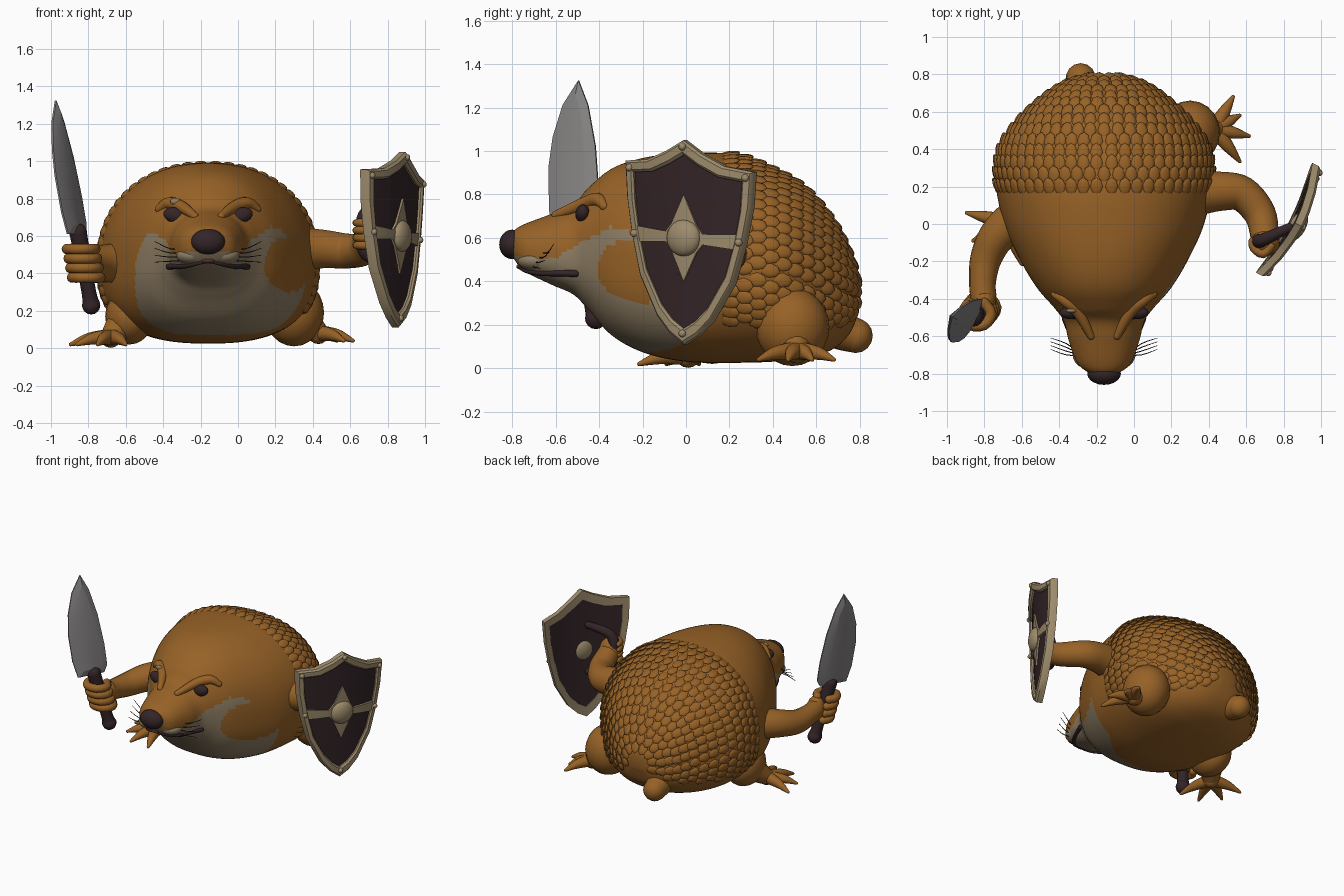
import bpy, bmesh, math
from mathutils import Vector as V, Matrix
from mathutils.bvhtree import BVHTree

if "Cube" in bpy.data.objects:
    bpy.data.objects.remove(bpy.data.objects["Cube"])


def mat(name, r, g, b):
    m = bpy.data.materials.new(name)
    m.diffuse_color = (r, g, b, 1)
    m.use_nodes = True
    m.node_tree.nodes["Principled BSDF"].inputs["Base Color"].default_value = m.diffuse_color
    return m


BROWN = mat("brown fur", .31, .122, .02)
CREAM = mat("cream fur", .27, .205, .125)
DARK = mat("dark leather", .034, .018, .021)
STEEL = mat("steel", .235, .222, .222)
BONE = mat("bone trim", .34, .26, .15)
RED = mat("mouth red", .10, .03, .018)


def make(name, bm, *mats, angle=50):
    bmesh.ops.recalc_face_normals(bm, faces=bm.faces)
    me = bpy.data.meshes.new(name)
    bm.to_mesh(me)
    bm.free()
    ob = bpy.data.objects.new(name, me)
    bpy.context.collection.objects.link(ob)
    for m in mats:
        me.materials.append(m)
    bpy.ops.object.select_all(action='DESELECT')
    ob.select_set(True)
    bpy.context.view_layer.objects.active = ob
    bpy.ops.object.shade_smooth_by_angle(angle=math.radians(angle))
    return ob


def spline(pts, t):
    """Catmull-Rom point at t in 0..len-1, any tuple size."""
    i = min(int(t), len(pts) - 2)
    f = t - i
    p = [pts[max(0, min(len(pts) - 1, i + k))] for k in (-1, 0, 1, 2)]
    return [.5 * (2*b + (c-a)*f + (2*a-5*b+4*c-d)*f*f + (3*b-a-3*c+d)*f**3)
            for a, b, c, d in zip(*p)]


def bridge(bm, r0, r1):
    n = len(r0)
    for j in range(n):
        bm.faces.new((r0[j], r0[(j+1) % n], r1[(j+1) % n], r1[j]))


def ball(bm, c, r, rot=None, u=20, v=12):
    m = Matrix.Translation(c) @ (rot or Matrix()) @ Matrix.Diagonal((*r, 1))
    bmesh.ops.create_uvsphere(bm, u_segments=u, v_segments=v, radius=1, matrix=m)


def tube(bm, pts, sub=5, n=14):
    """Round-ended tube through (x, y, z, radius) points."""
    s = [spline(pts, k / sub) for k in range((len(pts) - 1) * sub + 1)]
    prev = None
    for k, p in enumerate(s):
        d = V(s[min(k+1, len(s)-1)][:3]) - V(s[max(k-1, 0)][:3])
        q = d.to_track_quat('Z', 'Y')
        if prev:  # carry the frame along without twist
            q = prev[1].rotation_difference(d).to_matrix() @ prev[2]
        else:
            q = q.to_matrix()
        ring = [bm.verts.new(V(p[:3]) + q @ V((math.cos(a), math.sin(a), 0)) * p[3])
                for a in (math.tau * j / n for j in range(n))]
        if prev:
            bridge(bm, prev[0], ring)
        prev = (ring, d, q)
    for p in (s[0], s[-1]):
        ball(bm, p[:3], [p[3]] * 3, u=n, v=8)


# ---- body: lofted sections (y, half width, bottom z, top z)
XC = -.16
SEC = [(-.81, .03, .55, .60), (-.79, .09, .50, .635), (-.74, .145, .445, .665),
       (-.62, .19, .385, .71), (-.52, .215, .34, .75), (-.45, .265, .27, .83),
       (-.34, .36, .15, .92), (-.19, .45, .07, .97), (0, .535, .03, .99),
       (.22, .58, .025, .985), (.40, .565, .03, .92), (.55, .47, .045, .83),
       (.68, .33, .09, .68), (.76, .20, .17, .52), (.80, .06, .28, .38)]


def skin(t, a):
    y, w, lo, hi = spline(SEC, t)
    zc = lo + (hi - lo) * .45
    c, s = math.cos(a), math.sin(a)
    e = .92 if s > 0 else .78
    return V((XC + math.copysign(w * abs(c)**e, c), y,
              zc + math.copysign(abs(s)**e, s) * ((hi - zc) if s > 0 else (zc - lo))))


bm = bmesh.new()
rings = [[bm.verts.new(skin(k / 9, math.tau * (j + .5) / 112)) for j in range(112)]
         for k in range((len(SEC) - 1) * 9 + 1)]
for r0, r1 in zip(rings, rings[1:]):
    bridge(bm, r0, r1)
bm.faces.new(rings[0])
bm.faces.new(rings[-1])
LIM = [(-.85, .52), (-.6, .505), (-.5, .57), (-.38, .63), (-.3, .70), (9, .7)]


def is_cream(p):
    dx = p.x - XC
    for (y0, z0), (y1, z1) in zip(LIM, LIM[1:]):
        if y0 <= p.y < y1:
            lim = z0 + (z1 - z0) * (p.y - y0) / (y1 - y0)
    bib = (abs(dx) / (.39 if dx < 0 else .52))**3 + (abs(p.z - .375) / .305)**3 < 1
    patch = ((p.x - .27) / .13)**2 + ((p.z - .45) / .15)**2 < 1
    return p.y < -.03 and p.z < lim and bib and not patch


for f in bm.faces:
    f.material_index = int(is_cream(f.calc_center_median()))
bm.normal_update()
bvh = BVHTree.FromBMesh(bm)
make("body", bm, BROWN, CREAM)

# ---- overlapping back scales
bm = bmesh.new()
t, row = 8.9, 0
while t < 13.6:
    y, w, lo, hi = spline(SEC, t)
    n = max(5, int(math.pi * (w + (hi - lo) / 2) / .088))
    for j in range(n):
        a = math.radians(-28 + 236 * (j + .5 * (row % 2)) / n)
        p = skin(t, a)
        back = (skin(t + .05, a) - p).normalized()
        side = (skin(t, a + .02) - p).normalized()
        nor = side.cross(back).normalized()
        if nor.dot(p - V((XC, .1, .4))) < 0:
            nor = -nor
        back = (back + nor * .28).normalized()
        side = back.cross(nor).normalized()
        up = side.cross(back)
        ball(bm, p, (.034, .05, .012), Matrix((side, back, up)).transposed().to_4x4(), 8, 6)
    step = (skin(t + .1, math.pi / 2) - skin(t, math.pi / 2)).length
    t += .1 * .066 / step
    row += 1
make("back_scales", bm, BROWN)

# ---- tail stub
bm = bmesh.new()
tube(bm, [(-.25, .62, .22, .10), (-.28, .71, .175, .09), (-.285, .78, .15, .08)])
make("tail", bm, BROWN)

# ---- feet with spread toes
FEET = {"left": ((-.58, .12, .17), (.13, .17, .15), (-.68, .01, .06),
                 [(-.895, .06), (-.86, -.09), (-.75, -.205), (-.60, -.215)]),
        "right": ((.30, .49, .19), (.16, .17, .18), (.43, .51, .08),
                  [(.53, .68), (.565, .58), (.615, .47), (.565, .335)])}
for side, (th, tr, hub, toes) in FEET.items():
    bm = bmesh.new()
    ball(bm, th, tr)
    tube(bm, [(*th, .11), (*hub, .058)])
    for x, y in toes:
        mx, my = hub[0] * .45 + x * .55, hub[1] * .45 + y * .55
        z = hub[2] - .045
        tube(bm, [(*hub, .045), (mx, my, z + .035, .032), (x, y, z + .005, .010)])
    make(side + "_leg", bm, BROWN)

# ---- arms
bm = bmesh.new()
tube(bm, [(-.58, .06, .46, .12), (-.72, -.05, .45, .10), (-.79, -.18, .43, .085),
          (-.81, -.31, .44, .072), (-.805, -.39, .45, .07)])
ball(bm, (-.80, -.41, .45), (.065, .06, .09))
make("left_arm", bm, BROWN)
bm = bmesh.new()
tube(bm, [(.32, .16, .53, .12), (.46, .175, .53, .105), (.58, .16, .52, .095),
          (.675, .05, .53, .085), (.70, -.08, .59, .075)])
ball(bm, (.70, -.10, .61), (.08, .07, .085))
for k in range(4):
    z = .55 + .04 * k
    tube(bm, [(.73, -.12, z, .025), (.69, -.16, z, .024), (.64, -.13, z, .022), (.63, -.09, z, .018)], 3, 8)
make("right_arm", bm, BROWN)

# ---- knife: handle, fingers, blade
H0, H1 = V((-.785, -.415, .23)), V((-.855, -.50, .62))
bm = bmesh.new()
tube(bm, [(*H0, .05), (*H0.lerp(H1, .15), .04), (*H0.lerp(H1, .6), .042), (*H1, .048)])
make("knife_handle", bm, DARK)
bm = bmesh.new()
for k in range(4):
    c = H0.lerp(H1, .38 + .13 * k)
    tube(bm, [(c.x + .075 * math.cos(a), c.y + .068 * math.sin(a), c.z, .029)
              for a in (math.radians(d) for d in (60, 0, -60, -120, -180, -225))], 3, 10)
make("knife_fingers", bm, BROWN)
bm = bmesh.new()
C, U, A = V((-.86, -.51, .61)), V((.46, .888, 0)), V((-.165, .01, .986))
N = U.cross(A).normalized()
PROF = [(-.11, 0), (-.135, .12), (-.14, .32), (-.12, .46), (-.07, .61), (.01, .725),
        (.06, .61), (.10, .42), (.12, .2), (.12, .05), (.09, 0)]
loops = [[bm.verts.new(C + U * (u * s) + A * (.3 + (v - .3) * s2) + N * w) for u, v in PROF]
         for s, s2, w in ((.55, .85, .022), (1, 1, .005), (1, 1, -.005), (.55, .85, -.022))]
for r0, r1 in zip(loops, loops[1:]):
    bridge(bm, r0, r1)
bm.faces.new(loops[0])
bm.faces.new(loops[-1])
make("knife_blade", bm, STEEL, angle=20)

# ---- shield: curved plane with u across, v up, w outward
SN, SU = V((.89, -.456, 0)), V((.456, .89, 0))


def sp(u, v, w=0):
    b = .06 * (1 - (u / .33)**2) - .03 + w
    return V((.835 + .04 * v, .01, .6 + v - .08 * u)) + SU * u + SN * b


HALF = [(0, .45), (.09, .395), (.2, .345), (.33, .33), (.32, .17), (.29, 0),
        (.24, -.19), (.14, -.37), (.07, -.445), (0, -.49)]
OUT = HALF + [(-u, v) for u, v in HALF[-2:0:-1]]


def loop(bm, s, w):
    return [bm.verts.new(sp(u * s, v * s, w)) for u, v in OUT]


bm = bmesh.new()
rim = [loop(bm, s, w) for s, w in ((1, -.02), (1, .018), (.97, .03), (.88, .03), (.85, .018), (.85, -.02))]
for i in range(6):
    bridge(bm, rim[i - 1], rim[i])
for u, v in ((.3, .3), (-.3, .3), (0, .42), (0, -.44), (.27, 0), (-.27, 0)):
    ball(bm, sp(u, v, .028), (.018,) * 3, u=10, v=6)
make("shield_rim", bm, BONE, angle=35)
bm = bmesh.new()
for w in (.006, -.012):
    fan = [loop(bm, s, w) for s in (.88, .6, .3, .02)]
    for r0, r1 in zip(fan, fan[1:]):
        bridge(bm, r0, r1)
    bm.faces.new(fan[-1])
make("shield_panel", bm, DARK)
bm = bmesh.new()
prev = None
for k in range(13):  # cross bar, flaring toward the rim
    u = -.27 + .045 * k
    h = .018 + .07 * abs(u)
    ring = [bm.verts.new(sp(u, v, w)) for v, w in ((-h, .004), (h, .004), (h, .022), (-h, .022))]
    if prev:
        bridge(bm, prev, ring)
    prev = ring
star = []
for k in range(8):  # four-pointed star
    r, a = ((.20, .115)[(k // 2) % 2] if k % 2 == 0 else .09), math.pi / 2 + k * math.pi / 4
    star.append((r * math.cos(a), r * math.sin(a)))
lo, hi = ([bm.verts.new(sp(u, v, w)) for u, v in star] for w in (.004, .018))
bridge(bm, lo, hi)
mid = bm.verts.new(sp(0, 0, .024))
for j in range(8):
    bm.faces.new((hi[j], hi[(j + 1) % 8], mid))
ball(bm, sp(0, 0, .015), (.085, .085, .045), SN.to_track_quat('Z', 'Y').to_matrix().to_4x4())
make("shield_cross", bm, BONE, angle=35)
bm = bmesh.new()
tube(bm, [(.83, -.02, .44, .025), (.69, -.085, .50, .035), (.665, -.09, .62, .038),
          (.69, -.085, .73, .035), (.83, -.02, .79, .025)])
make("shield_strap", bm, DARK)


# ---- face
def front(x, z):
    return bvh.ray_cast(V((x, -3, z)), V((0, 1, 0)))[0]


bm = bmesh.new()
ball(bm, (XC, -.80, .57), (.09, .06, .068))
make("nose", bm, DARK)
for s, side in ((-1, "left"), (1, "right")):
    bm = bmesh.new()
    ball(bm, front(XC + .175 * s, .71) + V((0, .012, 0)), (.065, .035, .042), Matrix.Rotation(-.25 * s, 4, 'Y'))
    make(side + "_eye", bm, DARK)
    bm = bmesh.new()
    tube(bm, [(*(front(XC + dx * s, z) + V((0, .008, 0))), r) for dx, z, r in
              ((.07, .705, .02), (.14, .755, .032), (.21, .775, .032), (.265, .745, .02))])
    make(side + "_brow", bm, BROWN)
    bm = bmesh.new()
    ball(bm, (XC + .085 * s, -.69, .495), (.085, .085, .05))
    make(side + "_whisker_pad", bm, CREAM)
    bm = bmesh.new()
    for k in range(4):
        z = .47 + .022 * k
        tube(bm, [(XC + .12 * s, -.70, z, .003), (XC + .2 * s, -.70 + .02 * k, z - .005, .003),
                  (XC + .285 * s, -.67 + .02 * k, z + .015 * k - .01, .0015)], 3, 5)
    make(side + "_whiskers", bm, DARK)
bm = bmesh.new()
pts = []
for k in range(-6, 7):
    q = bvh.find_nearest(V((XC + .20 * k / 6, -.77 + .27 * (k / 6)**2, .455 - .015 * (k / 6)**2)))[0]
    pts.append((*q, .009 + .007 * abs(k / 6)))
tube(bm, pts, 3, 8)
make("mouth_line", bm, DARK)
bm = bmesh.new()
ball(bm, front(XC, .468), (.035, .014, .012))
make("lip", bm, RED)
bm = bmesh.new()
ball(bm, front(-.335, .785) - V((0, .03, 0)), (.028, .012, .018))
make("brow_spot", bm, CREAM)
